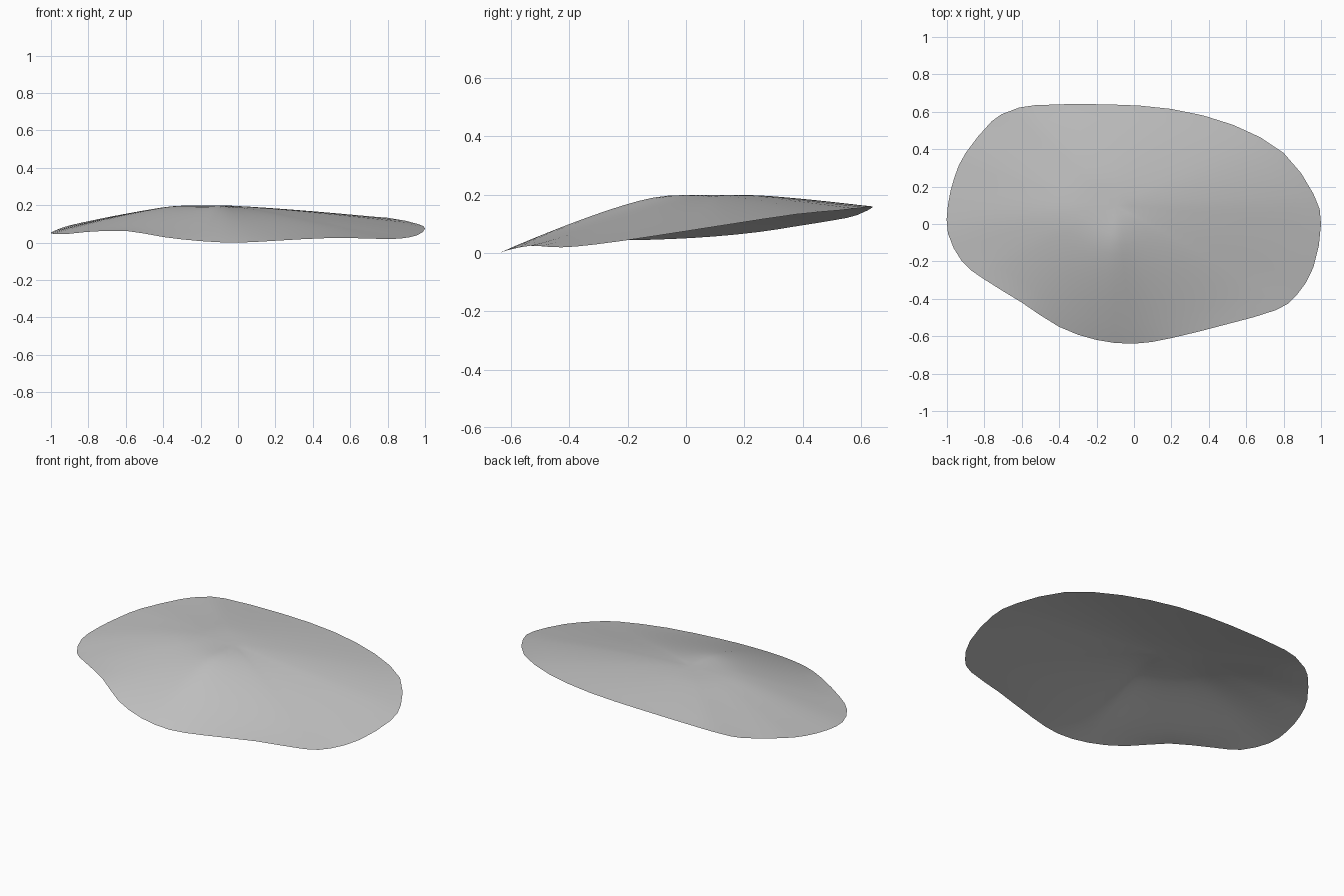
import bpy
import bmesh
from mathutils import Vector

default_cube = bpy.data.objects.get("Cube")
if default_cube:
    bpy.data.objects.remove(default_cube, do_unlink=True)

# Stone grey material
grey = bpy.data.materials.new("stone_grey")
grey.use_nodes = True
colour = (0.55, 0.55, 0.55, 1)
grey.diffuse_color = colour
grey.node_tree.nodes["Principled BSDF"].inputs["Base Color"].default_value = colour
grey.node_tree.nodes["Principled BSDF"].inputs["Roughness"].default_value = 0.9

# Rim of the shell, counter-clockwise from its left tip
RIM = [Vector(point) for point in (
    (1, 0, .075), (.96, .16, .1), (.8, .38, .133), (.53, .53, .147),
    (.2, .615, .157), (-.15, .64, .16), (-.53, .635, .153), (-.66, .605, .138),
    (-.76, .55, .12), (-.9, .38, .092), (-.96, .25, .072), (-.995, .1, .057),
    (-.995, -.05, .048), (-.92, -.2, .045), (-.81, -.29, .057), (-.6, -.42, .063),
    (-.4, -.55, .03), (-.2, -.62, .008), (0, -.64, 0), (.2, -.61, .01),
    (.5, -.535, .025), (.76, -.46, .02), (.87, -.38, .022), (.96, -.23, .04))]
CROWN = Vector((-.1, .1, .199))
RINGS = 14


def smooth_loop(points):
    """Insert a midpoint on a smooth closed curve after every point."""
    count = len(points)
    result = []
    for i, point in enumerate(points):
        before = points[i - 1]
        following = points[(i + 1) % count]
        beyond = points[(i + 2) % count]
        middle = (point + following) * 9 / 16 - (before + beyond) / 16
        result.extend((point, middle))
    return result


def surface_point(edge, reach):
    """Run from a flat plateau round the crown down to an edge point."""
    direction = (edge - CROWN).normalized()
    # The plateau fades out toward the left tip
    plateau = 0.24 * (1 - max(0, direction.x))
    drop = (max(0, reach - plateau) / (1 - plateau)) ** 1.28
    # The two front corners flatten out into a skirt near the rim
    corner = 2 * max(0, -direction.y) * abs(direction.x)
    drop += 0.5 * corner * reach ** 2 * (1 - reach)
    position = CROWN.lerp(edge, reach)
    position.z = CROWN.z + (edge.z - CROWN.z) * drop
    return position


# Thin curved shell: a crown fan surrounded by rings of quads
bm = bmesh.new()
rim = smooth_loop(RIM)
crown = bm.verts.new(CROWN)
rings = [[bm.verts.new(surface_point(edge, ring / RINGS)) for edge in rim]
         for ring in range(1, RINGS + 1)]
for i in range(len(rim)):
    j = (i + 1) % len(rim)
    bm.faces.new((crown, rings[0][i], rings[0][j]))
    for inner, outer in zip(rings, rings[1:]):
        bm.faces.new((inner[i], outer[i], outer[j], inner[j]))

# Relax the interior so the plateau edge rounds over
inside = [vert for vert in bm.verts if not vert.is_boundary]
for _ in range(2):
    bmesh.ops.smooth_vert(bm, verts=inside, factor=0.5, use_axis_z=True)
for face in bm.faces:
    face.smooth = True

mesh = bpy.data.meshes.new("curved_shell")
bm.to_mesh(mesh)
bm.free()
mesh.materials.append(grey)
shell = bpy.data.objects.new("curved_shell", mesh)
bpy.context.collection.objects.link(shell)
